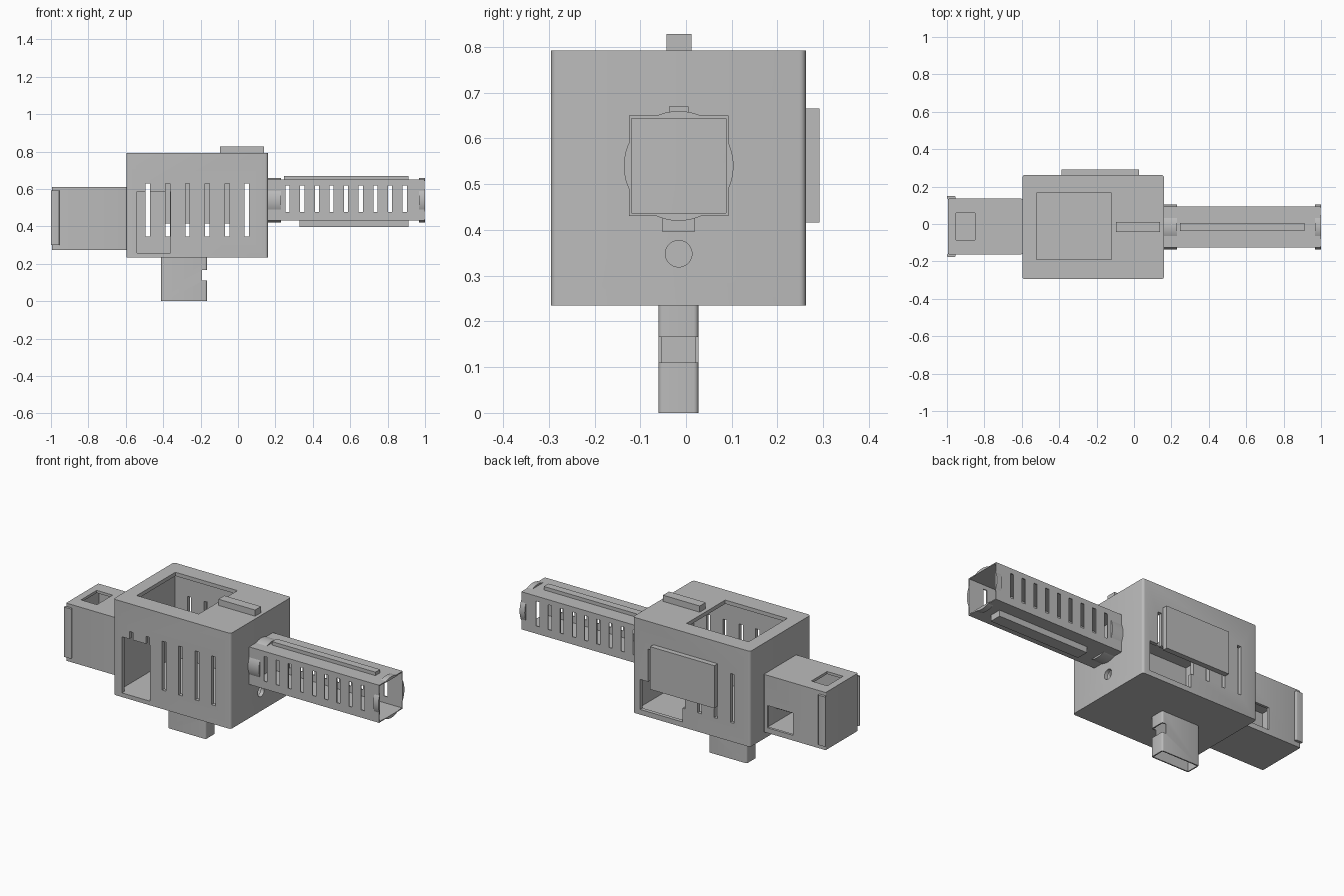
import bpy, bmesh
from mathutils import Matrix

cube = bpy.data.objects.get("Cube")
if cube:
    bpy.data.objects.remove(cube, do_unlink=True)

grey = bpy.data.materials.new("plain grey")
grey.use_nodes = True
colour = (0.5, 0.5, 0.5, 1)
grey.diffuse_color = colour
grey.node_tree.nodes["Principled BSDF"].inputs["Base Color"].default_value = colour

MID = -0.016  # y of the centre line


def finish(bm, name, mat=True):
    bmesh.ops.recalc_face_normals(bm, faces=bm.faces)
    mesh = bpy.data.meshes.new(name)
    bm.to_mesh(mesh)
    bm.free()
    obj = bpy.data.objects.new(name, mesh)
    bpy.context.collection.objects.link(obj)
    if mat:
        mesh.materials.append(grey)
    return obj


def add_box(bm, x, y, z, rounding=0, axis=2):
    """Box from three ranges, rounding the edges parallel to one axis."""
    spans = (x, y, z)
    size = [b - a for a, b in spans]
    centre = [(a + b) / 2 for a, b in spans]
    made = bmesh.ops.create_cube(bm, size=1, matrix=Matrix.Translation(centre) @ Matrix.Diagonal((*size, 1)))
    if rounding:
        edges = {e for v in made["verts"] for e in v.link_edges
                 if abs((e.verts[0].co - e.verts[1].co)[axis]) > 1e-5}
        bmesh.ops.bevel(bm, geom=list(edges), offset=rounding, segments=4, affect="EDGES", profile=0.5)


def add_rod(bm, x, y, z, radius):
    """Cylinder along x."""
    turn = Matrix.Rotation(1.5707963, 4, "Y")
    place = Matrix.Translation(((x[0] + x[1]) / 2, y, z))
    bmesh.ops.create_cone(bm, cap_ends=True, segments=48, radius1=radius, radius2=radius,
                          depth=x[1] - x[0], matrix=place @ turn)


def box(name, *args, **kw):
    bm = bmesh.new()
    add_box(bm, *args, **kw)
    return finish(bm, name)


def rod(name, *args):
    bm = bmesh.new()
    add_rod(bm, *args)
    return finish(bm, name)


def cut(obj, boxes, rods=()):
    """Subtract boxes and rods one after another, then discard the cutters."""
    cutters = []
    for add, shapes in ((add_box, boxes), (add_rod, rods)):
        for shape in shapes:
            bm = bmesh.new()
            add(bm, *shape)
            cutter = finish(bm, "cutter", False)
            cutter.hide_render = True
            mod = obj.modifiers.new("cut", "BOOLEAN")
            mod.operation, mod.solver, mod.object = "DIFFERENCE", "EXACT", cutter
            cutters.append(cutter)
    bpy.context.view_layer.update()
    graph = bpy.context.evaluated_depsgraph_get()
    mesh = bpy.data.meshes.new_from_object(obj.evaluated_get(graph))
    obj.modifiers.clear()
    obj.data = mesh
    for cutter in cutters:
        bpy.data.objects.remove(cutter, do_unlink=True)
    mesh.materials.clear()
    mesh.materials.append(grey)


def smooth(*objs):
    bpy.ops.object.select_all(action="DESELECT")
    for obj in objs:
        obj.select_set(True)
    bpy.context.view_layer.objects.active = objs[0]
    bpy.ops.object.shade_smooth_by_angle()


# Main housing: hollow, with a loading hatch, side windows and vent slots
housing = box("main_housing", (-0.597, 0.16), (-0.295, 0.262), (0.235, 0.792), rounding=0.014)
slots = [((x - 0.012, x + 0.012), (-0.4, 0.4), (0.345, 0.63))
         for x in (-0.482 + 0.106 * i for i in range(6))]
cut(housing, [
    ((-0.575, 0.138), (-0.273, 0.24), (0.258, 0.77)),
    ((-0.52, -0.12), (-0.19, 0.166), (0.7, 0.9)),
    ((-0.541, -0.361), (-0.4, -0.2), (0.259, 0.586)),
    ((-0.16, 0.112), (0.2, 0.4), (0.265, 0.44)),
] + slots, [((0.1, 0.2), MID, 0.348, 0.029)])
cover = box("back_cover_plate", (-0.387, 0.027), (0.261, 0.292), (0.416, 0.665))
sight = box("top_sight_block", (-0.097, 0.14), (-0.043, 0.012), (0.791, 0.828))

# Rear compartment with a side window, top recess and end grips
rear = box("rear_compartment", (-0.995, -0.596), (-0.162, 0.135), (0.275, 0.611), rounding=0.006)
cut(rear, [
    ((-0.98, -0.59), (-0.147, 0.12), (0.29, 0.596)),
    ((-0.953, -0.85), (-0.085, 0.06), (0.55, 0.7)),
    ((-0.785, -0.62), (0.1, 0.2), (0.305, 0.435)),
])
for name, y in (("rear_grip_front", (-0.176, -0.161)), ("rear_grip_back", (0.134, 0.15))):
    grip = box(name, (-1.0, -0.955), y, (0.302, 0.592), rounding=0.005)
    smooth(grip)
motor = rod("inner_motor", (-0.72, -0.59), MID, 0.44, 0.08)

# Square barrel tube, open at the end and slotted on both sides
barrel = box("barrel_tube", (0.159, 0.997), (-0.125, 0.093), (0.431, 0.65))
vents = [((x - 0.011, x + 0.011), (-0.3, 0.3), (0.476, 0.62))
         for x in (0.265 + 0.0783 * i for i in range(9))]
bore = ((0.15, 1.1), (-0.119, 0.087), (0.437, 0.644))
cut(barrel, [bore] + vents)

# Round collars that bulge through the four barrel sides
collars = []
for name, x in (("barrel_collar_inner", (0.159, 0.23)), ("barrel_collar_end", (0.967, 1.0))):
    collar = rod(name, x, MID, 0.54, 0.12)
    cut(collar, [bore])
    collars.append(collar)

# Barrel rails
box("barrel_top_rail", (0.245, 0.912), (-0.037, 0.006), (0.649, 0.67))
box("barrel_bottom_rail", (0.33, 0.912), (-0.051, 0.019), (0.396, 0.432))

# Hollow grip under the housing, notched on its left side
handle = box("lower_grip", (-0.411, -0.166), (-0.06, 0.027), (0, 0.236), rounding=0.01)
cut(handle, [
    ((-0.404, -0.173), (-0.053, 0.02), (-0.1, 0.23)),
    ((-0.192, -0.1), (-0.2, 0.2), (0.11, 0.166)),
])
smooth(housing, rear, motor, barrel, handle, *collars)
